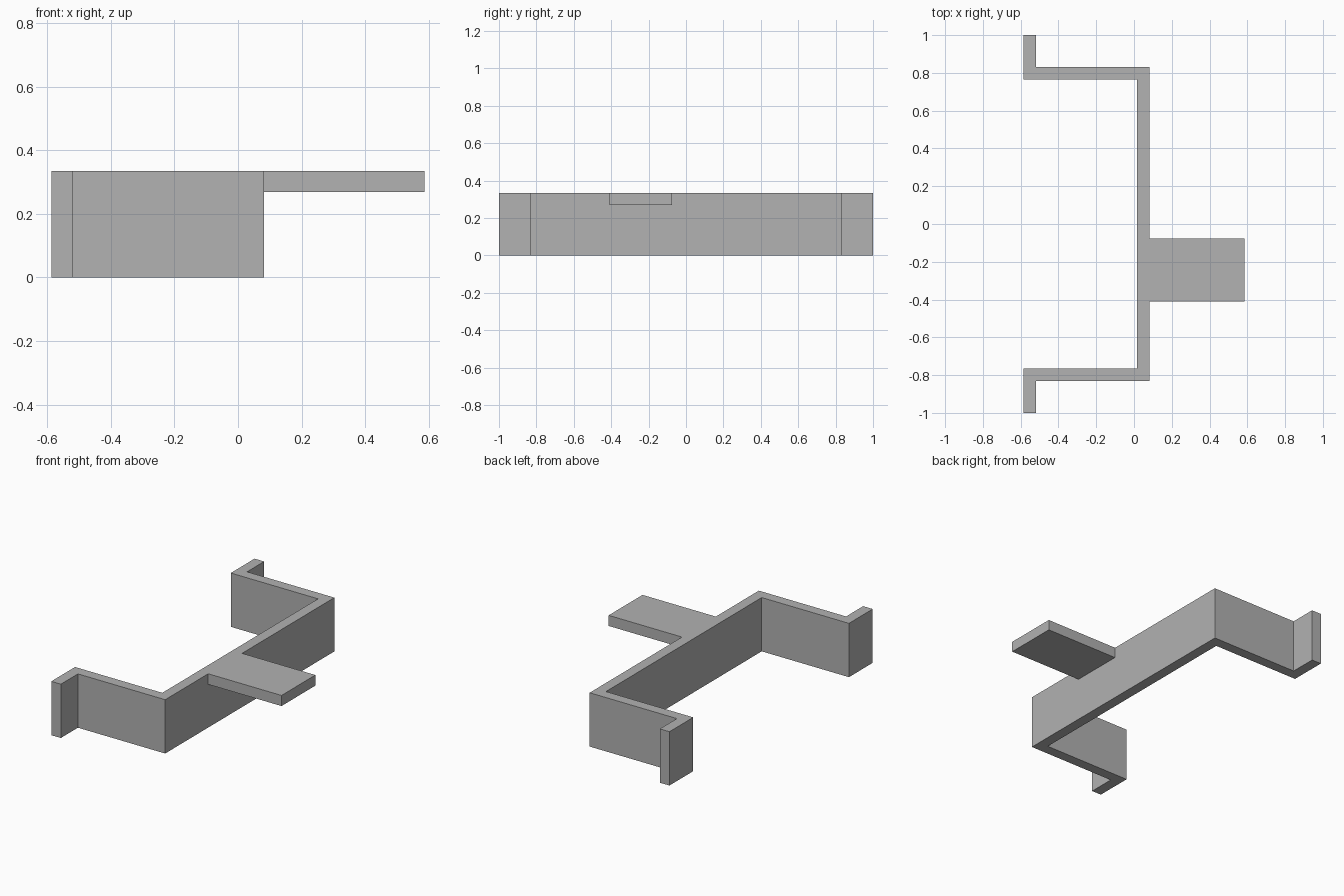
import bpy
import bmesh

cube = bpy.data.objects.get("Cube")
if cube:
    bpy.data.objects.remove(cube, do_unlink=True)

HEIGHT = 0.335
THICK = 0.066
BACK, FACE, TIP = -0.586, 0.081, 0.586   # key x positions
ARM = 0.832                              # outer y of the side arms

grey = bpy.data.materials.new("plain_grey")
grey.use_nodes = True
colour = (0.445, 0.445, 0.445, 1)
grey.diffuse_color = colour
grey.node_tree.nodes["Principled BSDF"].inputs["Base Color"].default_value = colour


def extrude_outline(name, outline, bottom, top):
    """Make a flat-sided solid from a counter-clockwise plan outline."""
    bm = bmesh.new()
    base = bm.faces.new([bm.verts.new((x, y, bottom)) for x, y in outline])
    result = bmesh.ops.extrude_face_region(bm, geom=[base], use_keep_orig=True)
    verts = [v for v in result["geom"] if isinstance(v, bmesh.types.BMVert)]
    bmesh.ops.translate(bm, verts=verts, vec=(0, 0, top - bottom))
    bmesh.ops.recalc_face_normals(bm, faces=bm.faces)
    mesh = bpy.data.meshes.new(name)
    bm.to_mesh(mesh)
    bm.free()
    mesh.materials.append(grey)
    obj = bpy.data.objects.new(name, mesh)
    bpy.context.collection.objects.link(obj)
    return obj


# Bent strip: outer and inner edges of one half, mirrored across y
outer = [(FACE, ARM), (BACK + THICK, ARM), (BACK + THICK, 1), (BACK, 1)]
inner = [(BACK, ARM - THICK), (FACE - THICK, ARM - THICK)]
half = outer + inner
outline = half + [(x, -y) for x, y in reversed(half)]
bracket = extrude_outline("bent_bracket", outline, 0, HEIGHT)

# Flat tab, flush with the top edge and fused to the strip
x0, y0, y1 = FACE - THICK / 2, -0.409, -0.076
tab = extrude_outline("tab", [(x0, y0), (TIP, y0), (TIP, y1), (x0, y1)],
                      HEIGHT - THICK, HEIGHT)
union = bracket.modifiers.new("join_tab", "BOOLEAN")
union.operation = "UNION"
union.solver = "EXACT"
union.object = tab
bpy.context.view_layer.objects.active = bracket
bpy.ops.object.modifier_apply(modifier=union.name)
bpy.data.objects.remove(tab, do_unlink=True)
